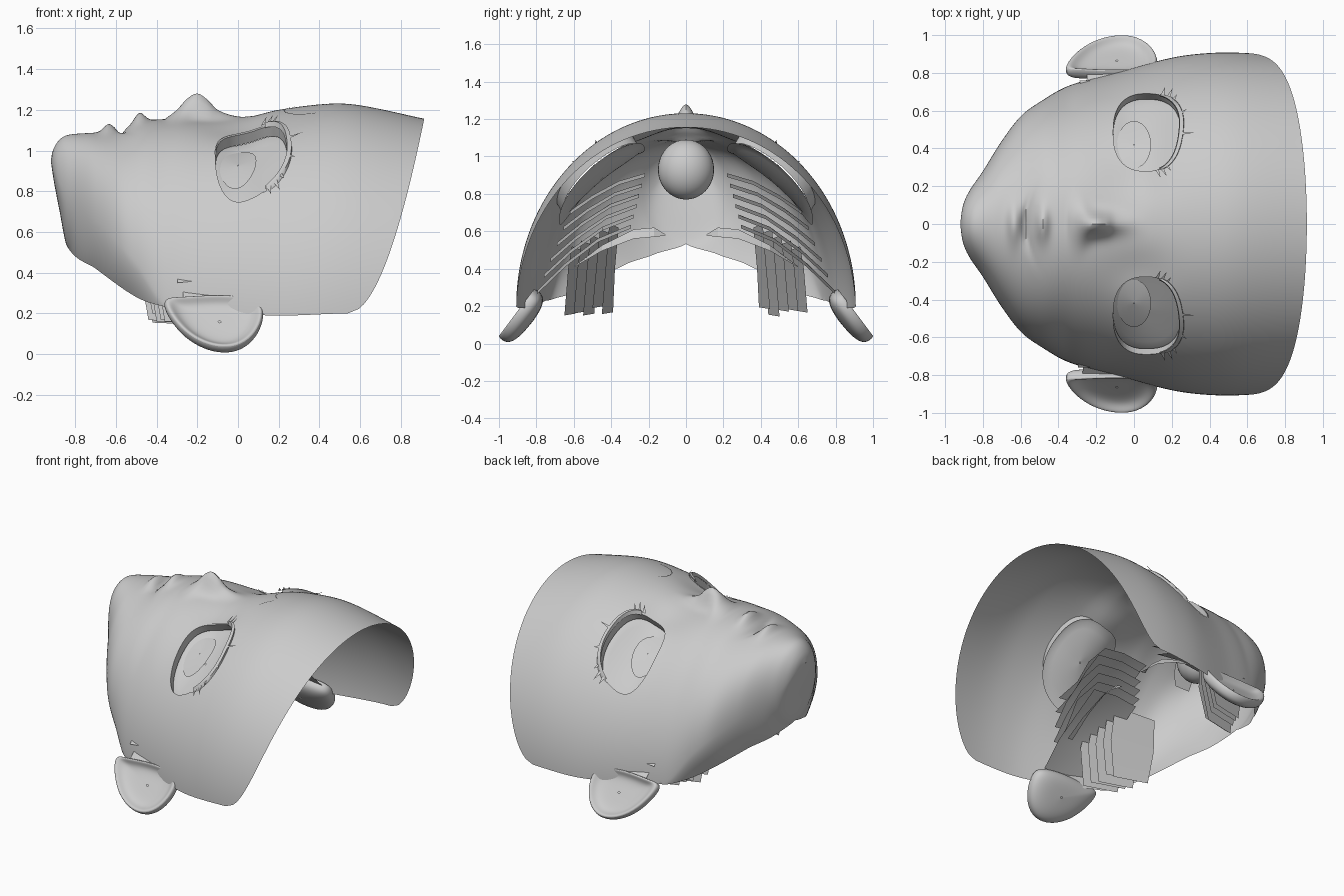
import bpy, bmesh, math, random
from math import sin, cos, pi, radians, exp, sqrt
from mathutils import Vector, Matrix

random.seed(4)
cube = bpy.data.objects.get("Cube")
if cube:
    bpy.data.objects.remove(cube)

grey = bpy.data.materials.new("plain_grey")
grey.use_nodes = True
grey.diffuse_color = (0.6, 0.6, 0.6, 1)
grey.node_tree.nodes["Principled BSDF"].inputs["Base Color"].default_value = (0.6, 0.6, 0.6, 1)


def finish(name, bm, angle=50):
    mesh = bpy.data.meshes.new(name)
    bm.to_mesh(mesh)
    bm.free()
    mesh.materials.append(grey)
    ob = bpy.data.objects.new(name, mesh)
    bpy.context.collection.objects.link(ob)
    bpy.ops.object.select_all(action='DESELECT')
    ob.select_set(True)
    bpy.context.view_layer.objects.active = ob
    bpy.ops.object.shade_smooth_by_angle(angle=radians(angle))
    return ob


def add_rows(bm, rows, closed=False):
    """Skin rows of points into quads."""
    vs = [[bm.verts.new(p) for p in r] for r in rows]
    for a, b in zip(vs, vs[1:]):
        n = len(a)
        for j in range(n if closed else n - 1):
            k = (j + 1) % n
            bm.faces.new((a[j], a[k], b[k], b[j]))
    return vs


def curve(*pts):
    """Smooth interpolation through (x, value) points."""
    def slope(i):
        a, b = pts[max(i - 1, 0)], pts[min(i + 1, len(pts) - 1)]
        return (b[1] - a[1]) / (b[0] - a[0])

    def f(x):
        if x <= pts[0][0]:
            return pts[0][1]
        for i in range(len(pts) - 1):
            (x0, v0), (x1, v1) = pts[i], pts[i + 1]
            if x <= x1:
                h = x1 - x0
                t = (x - x0) / h
                return (v0 * (1 + 2 * t) * (1 - t) ** 2 + slope(i) * h * t * (1 - t) ** 2
                        + v1 * t * t * (3 - 2 * t) - slope(i + 1) * h * t * t * (1 - t))
        return pts[-1][1]
    return f


# Lengthwise curves of the head: half width, brow line, widest level, lower edge, wrap angle
width = curve((-.92, 0), (-.91, .08), (-.88, .16), (-.8, .28), (-.7, .44), (-.6, .57), (-.5, .645),
              (-.35, .73), (-.1, .8), (.2, .88), (.4, .905), (.6, .905), (.92, .88))
top = curve((-.92, .95), (-.91, 1.0), (-.88, 1.05), (-.84, 1.075), (-.75, 1.085), (-.6, 1.095), (-.45, 1.145),
            (-.3, 1.155), (-.1, 1.15), (.05, 1.165), (.2, 1.2), (.45, 1.23), (.6, 1.222), (.92, 1.155))
level = curve((-.92, .95), (-.88, .85), (-.84, .8), (-.7, .66), (-.5, .45), (-.37, .26), (-.3, .23),
              (.15, .19), (.54, .2), (.92, .2))
lower = curve((-.92, .95), (-.905, .85), (-.88, .72), (-.84, .53), (-.7, .42), (-.5, .28), (-.37, .235), (-.3, .23))
wrap = curve((-.84, 180), (-.8, 145), (-.68, 130), (-.5, 117), (-.37, 95), (-.3, 90))
nose = curve((-.36, 0), (-.3, .045), (-.25, .1), (-.2, .128), (-.15, .1), (-.1, .05), (0, .01), (.08, 0))


def bell(v, c, s):
    return exp(-((v - c) / s) ** 2)


def features(x, y):
    """Nose, lips and the hollows beside the nose bridge."""
    z = nose(x) * bell(y, 0, .055 + .05 * bell(x, -.32, .07))
    bend = x - 1.2 * y * y
    z += .04 * bell(x, -.635, .035) * bell(y, 0, .1) + .05 * bell(x, -.485, .035) * bell(y, 0, .09)
    z -= .025 * bell(bend, -.575, .018) * bell(y, 0, .13)
    return z - .025 * bell(x, .02, .15) * bell(abs(y), .25, .13)


def height(x, y):
    k = min(abs(y) / max(width(x), 1e-4), 1)
    return level(x) + (top(x) - level(x)) * sqrt(1 - k * k) + features(x, y)


# Eye opening outline, as seen from above
EX, EY = .065, .485


def eye(ang, side, k=1.0, lift=0.0):
    c, s = cos(ang), sin(ang)
    r = k / (abs(c / .175) ** 2.5 + abs(s / .205) ** 2.5) ** .4
    x, y = EX + r * c + .12 * r * s * (c > 0) * c, EY + r * s
    return Vector((x, side * y, height(x, y) + lift))


def eye_ratio(x, y):
    dx, dy = x - EX, abs(y) - EY
    ang = math.atan2(dy, dx)
    return math.hypot(dx, dy) / (eye(ang, 1) - Vector((EX, EY, eye(ang, 1).z))).length, ang


# Face shell, open at the back, with two eye openings
bm = bmesh.new()
N, M = 130, 72
rows = []
for i in range(N + 1):
    row = []
    for j in range(-M, M + 1):
        f = j / M
        rim = .54 + .375 * sqrt(max(cos(f * pi / 2), 0))
        x = -.92 + (rim + .92) * max(i / N, .002) ** 1.35
        t_max = wrap(x)
        t = radians(abs(f) * t_max)
        y = math.copysign(width(x) * sin(t), f)
        if t <= pi / 2:
            z = height(x, y)
        else:
            z = level(x) - (level(x) - lower(x)) * cos(t) / cos(radians(t_max))
        row.append((x, y, z))
    rows.append(row)
add_rows(bm, rows)
holes = [f for f in bm.faces if f.calc_center_median().z > .5 and all(
    eye_ratio(v.co.x, v.co.y)[0] < 1.03 for v in f.verts) and f.calc_center_median().x > -.2]
bmesh.ops.delete(bm, geom=holes, context='FACES')
edges = [e for e in bm.edges if e.is_boundary and all(
    eye_ratio(v.co.x, v.co.y)[0] < 1.15 and v.co.z > .5 for v in e.verts)]
for v in {v for e in edges for v in e.verts}:
    v.co = eye(eye_ratio(v.co.x, v.co.y)[1], math.copysign(1, v.co.y))
# Lid thickness turned inwards
lid = bmesh.ops.extrude_edge_only(bm, edges=edges)["geom"]
for v in lid:
    if isinstance(v, bmesh.types.BMVert):
        v.co -= Vector((0, math.copysign(.03, v.co.y), .05))
bmesh.ops.recalc_face_normals(bm, faces=bm.faces)
finish("face_shell", bm, 40)

for side, tag in ((1, "left"), (-1, "right")):
    # Hollow eye behind the opening, and the iris disc
    bm = bmesh.new()
    rows = []
    for k in (.02, .3, .6, .85, 1.0, 1.12):
        ring = [eye(2 * pi * a / 48, side, k) for a in range(48)]
        rows.append([p - Vector((0, side * .035, .06 + .05 * (1 - min(k, 1) ** 2))) for p in ring])
    add_rows(bm, rows, True)
    finish("eyeball_" + tag, bm)
    bm = bmesh.new()
    rows = []
    for k in (.02, .5, 1):
        ring = []
        for a in range(36):
            x, y = .0 + .09 * k * cos(pi * a / 18), .45 + .125 * k * sin(pi * a / 18)
            ring.append((x, side * (y - .03), height(x, y) - .075))
        rows.append(ring)
    add_rows(bm, rows, True)
    finish("iris_" + tag, bm)

    # Upper lash band with pointed lashes
    bm = bmesh.new()
    rows = []
    for a in range(29):
        t = a / 28
        ang = radians(-68 + 140 * t)
        thick = .02 + .1 * sin(pi * t) ** .6
        rows.append([eye(ang, side, .97, .0), eye(ang, side, .99, .025), eye(ang, side, .99 + thick, .02),
                     eye(ang, side, 1.0 + thick, .0)])
    add_rows(bm, rows)
    for ang, reach in ((-72, 1.22), (-64, 1.25), (-56, 1.2), (-2, 1.45), (30, 1.25), (52, 1.22), (60, 1.28), (68, 1.22)):
        a = radians(ang)
        bm.faces.new([bm.verts.new(p) for p in (
            eye(a - .05, side, 1, .015), eye(a + .05, side, 1, .015), eye(a + .03, side, reach, .035))])
    finish("upper_lashes_" + tag, bm)

    # Thin lower lid line and brow crease lying on the skin
    bm = bmesh.new()
    add_rows(bm, [[eye(radians(75 + 4 * a), side, k, .006) for k in (1.0, 1.035)] for a in range(54)])
    brow = []
    for a in range(13):
        t = radians(80 + 13 * a)
        brow.append([(x, side * y, height(x, y) + .004) for x, y in (
            (.36 + r * cos(t), .13 + r * sin(t)) for r in (.13, .136))])
    add_rows(bm, brow)
    finish("skin_creases_" + tag, bm)

    # Ear: cupped front, thick rolled rim and rounded back
    outline = [(-.375, .0), (-.3, .0), (-.1, -.02), (.1, -.0), (.13, .06), (.125, .15), (.08, .25), (0, .315),
               (-.1, .32), (-.2, .28), (-.29, .2), (-.36, .08)]
    down = Vector((0, .6 * side, -.8))
    out = Vector((0, .8 * side, .6))
    base = Vector((0, .79 * side, .265))
    bm = bmesh.new()
    rows = []
    for k, d in ((.03, -.005), (.5, -.005), (.75, .005), (.88, .035), (.97, .035), (1.0, 0), (.93, -.035),
                 (.6, -.06), (.03, -.065)):
        rows.append([base + Vector((-.09 + (u + .09) * k, 0, 0)) + down * (.13 + (v - .13) * k) + out * d
                     for u, v in outline])
    add_rows(bm, rows, True)
    bmesh.ops.recalc_face_normals(bm, faces=bm.faces)
    ear = finish("ear_" + tag, bm, 80)
    ear.modifiers.new("smooth", 'SUBSURF').levels = 2

    # Loose layered sheets inside the head
    for i in range(6):
        bm = bmesh.new()
        rows = []
        for t in (0, .35, .7, 1):
            y = .22 + .015 * i + t * (.4 + .02 * i)
            z = .89 - .055 * i - (.2 + .03 * i) * t ** 1.5
            sway = random.uniform(-.03, .03)
            rows.append([(-.27 + sway, side * y, z), (-.1, side * y, z + .02), (.07 + sway, side * y, z)])
        add_rows(bm, rows)
        finish(f"eye_sheet_{tag}_{i + 1}", bm, 20)
    for i in range(5):
        bm = bmesh.new()
        y, x = .36 + .05 * i, -.47 + .02 * i
        sway = random.uniform(-.02, .03)
        add_rows(bm, [[(x, side * y, .62 - .03 * i), (x + .28, side * (y + .05), .64 - .03 * i)],
                      [(x - .01, side * (y + .02), .4), (x + .3, side * (y + .07), .4)],
                      [(x + .03, side * (y + .03), .17 + sway), (x + .26, side * (y + .09), .16 + sway)]])
        finish(f"cheek_sheet_{tag}_{i + 1}", bm, 20)
    bm = bmesh.new()
    add_rows(bm, [[(.0, side * y, z + h), (.04, side * y, z - h)] for y, z, h in (
        (.11, .58, .003), (.17, .595, .025), (.28, .585, .025), (.45, .51, .015), (.6, .41, .003))])
    finish("brow_blade_" + tag, bm, 20)

# Mouth pocket behind the lips, with a gum plate at each side
bm = bmesh.new()
bmesh.ops.create_uvsphere(bm, u_segments=32, v_segments=20, radius=1,
                          matrix=Matrix.Translation((-.53, 0, .93)) @ Matrix.Diagonal((.13, .15, .16, 1)))
for s in (-1, 1):
    add_rows(bm, [[(-.6, s * .12, .95), (-.45, s * .12, .95)], [(-.6, s * .145, .86), (-.45, s * .145, .86)],
                  [(-.58, s * .155, .78), (-.47, s * .155, .78)]])
finish("mouth_pocket", bm)
